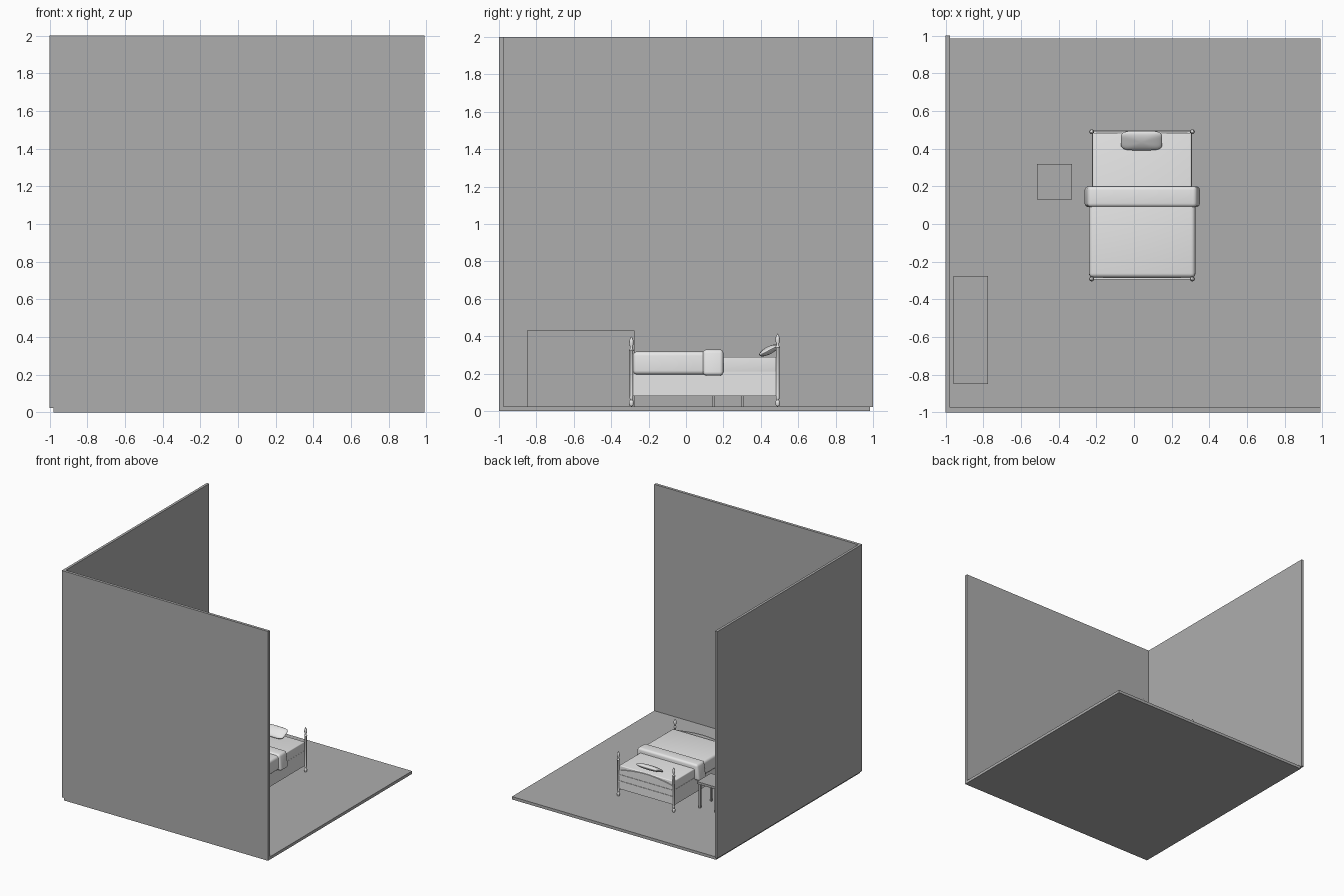
import bpy, bmesh, math
from mathutils import Matrix

if "Cube" in bpy.data.objects:
    bpy.data.objects.remove(bpy.data.objects["Cube"])


def material(name, value):
    m = bpy.data.materials.new(name)
    m.diffuse_color = (value, value, value, 1)
    m.use_nodes = True
    m.node_tree.nodes["Principled BSDF"].inputs["Base Color"].default_value = m.diffuse_color
    return m


GREY = material("mid_grey", 0.42)
PALE = material("pale_grey", 0.80)


def add_mesh(name, bm, mat, smooth=False):
    bmesh.ops.recalc_face_normals(bm, faces=bm.faces)
    me = bpy.data.meshes.new(name)
    bm.to_mesh(me)
    bm.free()
    me.materials.append(mat)
    ob = bpy.data.objects.new(name, me)
    bpy.context.collection.objects.link(ob)
    if smooth:
        bpy.ops.object.select_all(action='DESELECT')
        ob.select_set(True)
        bpy.context.view_layer.objects.active = ob
        bpy.ops.object.shade_smooth_by_angle(angle=math.radians(40))
    return ob


def box(name, x, y, z, mat, bevel=0.0, flare=0.0):
    """Box from (min, max) pairs; flare widens the lower edge in x."""
    bm = bmesh.new()
    bmesh.ops.create_cube(bm, size=1)
    for v in bm.verts:
        low = v.co.z < 0
        side = 1 if v.co.x > 0 else -1
        v.co = [a + (b - a) * (c + 0.5) for (a, b), c in zip((x, y, z), v.co)]
        if low:
            v.co.x += side * flare
    if bevel:
        bmesh.ops.bevel(bm, geom=bm.edges[:], offset=bevel, segments=4,
                        profile=0.5, affect='EDGES')
    return add_mesh(name, bm, mat, bool(bevel))


def post(name, x, y, top):
    """Turned bed post with a bulb foot and a pointed finial."""
    k = top - 0.40
    profile = [(0.0, 0.025), (0.009, 0.027), (0.013, 0.042), (0.012, 0.052),
               (0.007, 0.06), (0.010, 0.07), (0.009, 0.08), (0.009, 0.32 + k),
               (0.013, 0.325 + k), (0.008, 0.333 + k), (0.007, 0.343 + k),
               (0.012, 0.36 + k), (0.011, 0.378 + k), (0.005, 0.392 + k), (0.0, top)]
    bm = bmesh.new()
    verts = [bm.verts.new((x + r, y, z)) for r, z in profile]
    edges = [bm.edges.new(p) for p in zip(verts, verts[1:])]
    bmesh.ops.spin(bm, geom=verts + edges, cent=(x, y, 0), axis=(0, 0, 1),
                   angle=math.tau, steps=16)
    bmesh.ops.remove_doubles(bm, verts=bm.verts, dist=0.0002)
    add_mesh(name, bm, PALE, True)


def arched_board(name, y, low, edge, peak):
    """Panel between two posts with a gently arched top."""
    x0, x1, n = -0.225, 0.31, 14
    outline = [(x0, low)]
    for i in range(n + 1):
        t = i / n
        outline.append((x0 + (x1 - x0) * t, edge + (peak - edge) * math.sin(math.pi * t)))
    outline.append((x1, low))
    bm = bmesh.new()
    face = bm.faces.new([bm.verts.new((x, y - 0.005, z)) for x, z in outline])
    ext = bmesh.ops.extrude_face_region(bm, geom=[face])
    new = [g for g in ext["geom"] if isinstance(g, bmesh.types.BMVert)]
    bmesh.ops.translate(bm, verts=new, vec=(0, 0.01, 0))
    add_mesh(name, bm, PALE)


# Room shell
box("floor", (-0.98, 0.99), (-1, 0.985), (0, 0.025), GREY)
box("left_wall", (-1, -0.978), (-1, 1), (0.022, 2), GREY)
box("front_wall", (-0.978, 0.99), (-1, -0.976), (0.025, 2), GREY)

# Cabinet against the left wall
box("cabinet", (-0.96, -0.775), (-0.85, -0.275), (0.025, 0.43), GREY)

# Bedside table
box("table_top", (-0.515, -0.33), (0.13, 0.32), (0.235, 0.255), GREY)
for lx in (-0.505, -0.355):
    for ly in (0.14, 0.295):
        box("table_leg", (lx, lx + 0.015), (ly, ly + 0.015), (0.025, 0.235), GREY)

# Bed frame
for px in (-0.225, 0.31):
    post("foot_post", px, -0.292, 0.40)
    post("head_post", px, 0.49, 0.415)
arched_board("foot_board", -0.290, 0.09, 0.30, 0.328)
arched_board("head_board", 0.488, 0.09, 0.25, 0.285)
for rx in (-0.222, 0.295):
    box("side_rail", (rx, rx + 0.012), (-0.287, 0.485), (0.08, 0.212), PALE)
for rz in (0.15, 0.205):
    box("head_board_trim", (-0.218, 0.303), (0.492, 0.497), (rz, rz + 0.012), PALE)

# Bedding
box("mattress", (-0.22, 0.306), (-0.282, 0.484), (0.205, 0.29), PALE, 0.008)
box("blanket", (-0.238, 0.325), (-0.284, 0.19), (0.195, 0.318), PALE, 0.022, 0.002)
box("folded_sheet", (-0.245, 0.333), (0.09, 0.2), (0.19, 0.329), PALE, 0.02, 0.02)

# Pillow, a cushion pinched towards its seams and leaning back
bm = bmesh.new()
bmesh.ops.create_uvsphere(bm, u_segments=32, v_segments=16, radius=1)
for v in bm.verts:
    x, y, z = v.co
    r = math.hypot(x, y)
    if r > 1e-6:
        s = (r / max((abs(x) ** 5 + abs(y) ** 5) ** 0.2, 1e-6))
        x, y = x * s, y * s
    v.co = (x * 0.11, y * 0.057, z * 0.021)
bm.transform(Matrix.Translation((0.04, 0.443, 0.324)) @ Matrix.Rotation(math.radians(27), 4, 'X'))
add_mesh("pillow", bm, PALE, True)
